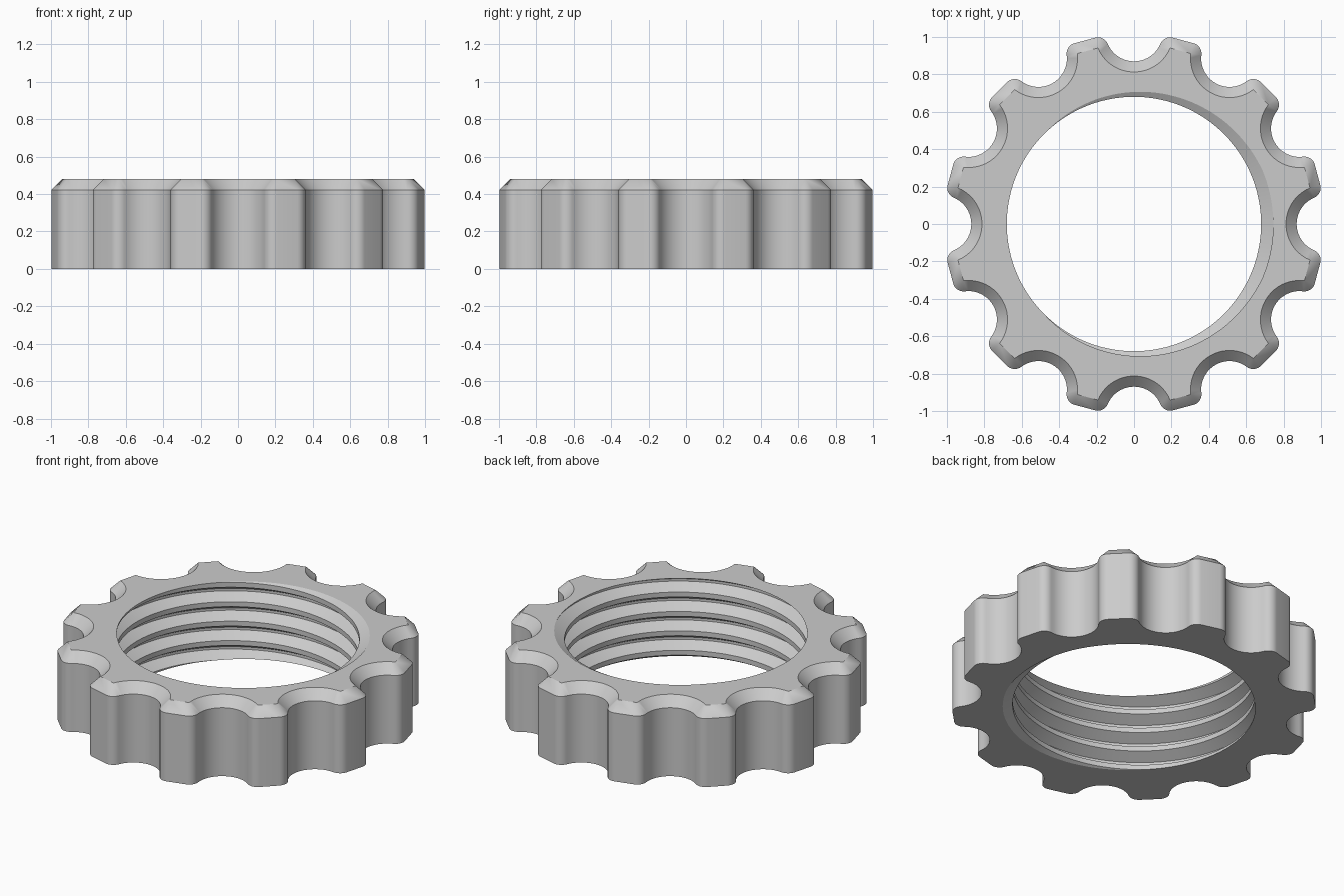
import bpy
import bmesh
from math import sin, cos, pi, radians, atan2, hypot
from mathutils import Vector, Matrix

cube = bpy.data.objects.get("Cube")
if cube:
    bpy.data.objects.remove(cube, do_unlink=True)

HEIGHT = 0.48
CHAMFER = 0.057          # width of the top bevel, also the tooth corner radius
NOTCHES = 12
NOTCH_CENTRE = 1.022     # distance of the grip notch centres from the axis
CORNER = Vector((0.193, 0.941))   # tooth corner on the top face
BORE, GROOVE = 0.68, 0.745        # thread crest and root radii
PITCH = 0.12
STEPS = 144              # thread segments per turn


def grip_outline():
    """Pairs of matching points: outer wall and bevelled top edge."""
    dx, dy = CORNER.x, NOTCH_CENTRE - CORNER.y
    top_radius = hypot(dx, dy)
    sweep = atan2(dx, dy)
    pairs = []
    # Half of one notch, from its middle to its end
    for i in range(11):
        a = sweep * i / 10
        d = Vector((sin(a), -cos(a)))
        centre = Vector((0, NOTCH_CENTRE))
        pairs.append((centre + d * (top_radius - CHAMFER), centre + d * top_radius))
    # Rounded tooth corner, turning from the notch wall to the tooth face
    start = atan2(dy, -dx)
    end = pi / 2 - pi / NOTCHES
    for i in range(1, 9):
        a = start + (end - start) * i / 8
        pairs.append((CORNER + CHAMFER * Vector((cos(a), sin(a))), CORNER.copy()))
    # Mirror to a full notch, then repeat round the ring
    flip = lambda v: Vector((-v.x, v.y))
    full = [(flip(a), flip(b)) for a, b in reversed(pairs[1:])] + pairs
    outline = []
    for k in range(NOTCHES):
        turn = Matrix.Rotation(-2 * pi * k / NOTCHES, 2)
        outline += [(turn @ a, turn @ b) for a, b in full]
    return outline


bm = bmesh.new()

# Screw thread: a helical strip of crest, flank, root and flank
profile = [(-11 / 16, BORE), (-7 / 16, BORE), (-1 / 8, GROOVE), (0, GROOVE)]
shift = 1 / 16
turns = round(HEIGHT / PITCH) + 4
rows = []
for i in range(STEPS * turns + 1):
    a = 2 * pi * i / STEPS
    lift = PITCH * (i / STEPS - 2 + shift)
    rows.append([bm.verts.new((r * cos(a), r * sin(a), lift + PITCH * t))
                 for t, r in profile])
for i in range(STEPS * (turns - 1)):
    here = rows[i] + [rows[i + STEPS][0]]
    following = rows[i + 1] + [rows[i + 1 + STEPS][0]]
    for j in range(len(profile)):
        bm.faces.new((here[j], here[j + 1], following[j + 1], following[j]))

# Trim the thread level with both ends of the ring
for z, up in ((0, -1), (HEIGHT, 1)):
    bmesh.ops.bisect_plane(bm, geom=bm.verts[:] + bm.edges[:] + bm.faces[:],
                           dist=1e-6, plane_co=(0, 0, z), plane_no=(0, 0, up),
                           clear_outer=True)

# Grip wall and top bevel
outline = grip_outline()
loops = [[bm.verts.new((p.x, p.y, 0)) for p, q in outline],
         [bm.verts.new((p.x, p.y, HEIGHT - CHAMFER)) for p, q in outline],
         [bm.verts.new((q.x, q.y, HEIGHT)) for p, q in outline]]
for low, high in zip(loops, loops[1:]):
    for i in range(len(low)):
        bm.faces.new((low[i - 1], low[i], high[i], high[i - 1]))
bmesh.ops.remove_doubles(bm, verts=bm.verts[:], dist=1e-5)

# Flat end faces between the grip and the thread
for z, up in ((0, -1), (HEIGHT, 1)):
    rim = [e for e in bm.edges if e.is_boundary
           and all(abs(v.co.z - z) < 1e-4 for v in e.verts)]
    bmesh.ops.triangle_fill(bm, edges=rim, use_beauty=True,
                            use_dissolve=False, normal=(0, 0, up))
bmesh.ops.recalc_face_normals(bm, faces=bm.faces[:])

mesh = bpy.data.meshes.new("threaded_grip_ring")
bm.to_mesh(mesh)
bm.free()
ring = bpy.data.objects.new("threaded_grip_ring", mesh)
bpy.context.collection.objects.link(ring)

# Plain grey material
grey = bpy.data.materials.new("light_grey")
grey.use_nodes = True
colour = (0.6, 0.6, 0.6, 1)
grey.diffuse_color = colour
grey.node_tree.nodes["Principled BSDF"].inputs["Base Color"].default_value = colour
mesh.materials.append(grey)

# Smooth curves, crisp edges
bpy.ops.object.select_all(action='DESELECT')
ring.select_set(True)
bpy.context.view_layer.objects.active = ring
bpy.ops.object.shade_smooth_by_angle(angle=radians(30))
